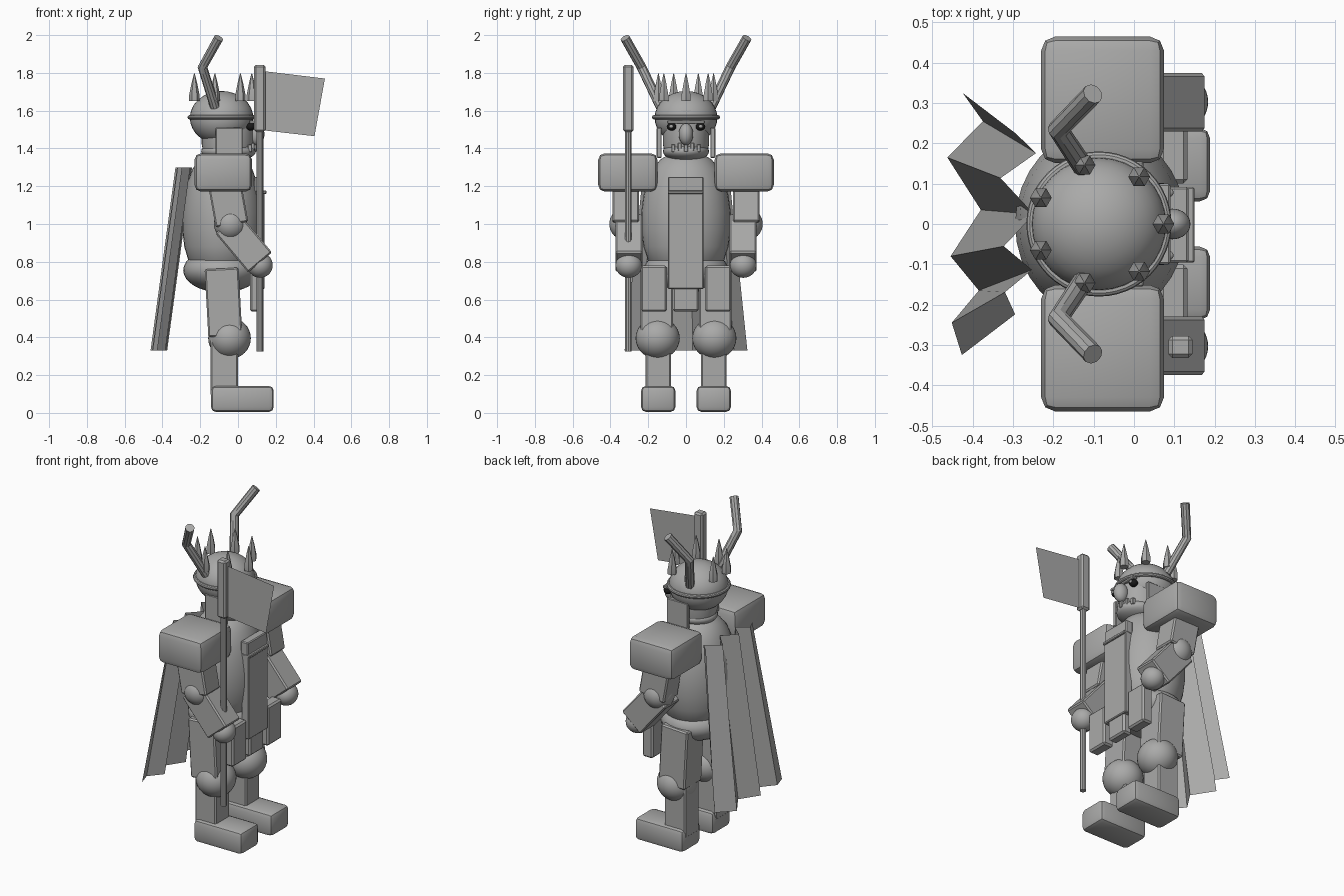
import bpy, bmesh, math
from mathutils import Vector, Matrix

if "Cube" in bpy.data.objects:
    bpy.data.objects.remove(bpy.data.objects["Cube"])


def material(name, r, g, b):
    m = bpy.data.materials.new(name)
    m.diffuse_color = (r, g, b, 1)
    m.use_nodes = True
    m.node_tree.nodes["Principled BSDF"].inputs["Base Color"].default_value = m.diffuse_color
    return m


GREY = material("stone_grey", 0.4, 0.4, 0.395)
DARK = material("eye_black", 0.01, 0.01, 0.01)


def finish(name, bm, mat=GREY, fix=True):
    if fix:
        bmesh.ops.recalc_face_normals(bm, faces=bm.faces)
    me = bpy.data.meshes.new(name)
    bm.to_mesh(me)
    bm.free()
    me.materials.append(mat)
    ob = bpy.data.objects.new(name, me)
    bpy.context.collection.objects.link(ob)
    return ob


def box(name, center, size, bevel=0.008, segs=1, tilt=0.0, mat=GREY):
    """Bevelled box; tilt turns it about the y axis."""
    bm = bmesh.new()
    bmesh.ops.create_cube(bm, size=1, matrix=Matrix.Diagonal((*size, 1)))
    if bevel:
        bmesh.ops.bevel(bm, geom=bm.edges[:], offset=bevel, segments=segs,
                        profile=0.5, affect='EDGES')
    bm.transform(Matrix.Translation(center) @ Matrix.Rotation(tilt, 4, 'Y'))
    return finish(name, bm, mat)


def ball(name, center, radii, mat=GREY):
    bm = bmesh.new()
    bmesh.ops.create_uvsphere(bm, u_segments=32, v_segments=16, radius=1)
    bm.transform(Matrix.Translation(center) @ Matrix.Diagonal((*radii, 1)))
    return finish(name, bm, mat)


def lathe(name, profile, center=(0, 0), scale=(1, 1), segs=32):
    """Closed solid of revolution from (radius, z) pairs."""
    bm = bmesh.new()
    rings = []
    for r, z in profile:
        rings.append([bm.verts.new((center[0] + scale[0] * r * math.cos(2 * math.pi * i / segs),
                                    center[1] + scale[1] * r * math.sin(2 * math.pi * i / segs), z))
                      for i in range(segs)])
    for a, b in zip(rings, rings[1:]):
        for i in range(segs):
            j = (i + 1) % segs
            bm.faces.new((a[i], a[j], b[j], b[i]))
    bm.faces.new(rings[0][::-1])
    bm.faces.new(rings[-1])
    return finish(name, bm)


def tube(name, points, radius, cyclic=False, res=3):
    """Round tube along a polyline, turned into a mesh."""
    cu = bpy.data.curves.new(name, 'CURVE')
    cu.dimensions = '3D'
    cu.bevel_depth = radius
    cu.bevel_resolution = res
    cu.use_fill_caps = True
    sp = cu.splines.new('POLY')
    sp.points.add(len(points) - 1)
    for p, co in zip(sp.points, points):
        p.co = (*co, 1)
    sp.use_cyclic_u = cyclic
    tmp = bpy.data.objects.new(name, cu)
    bpy.context.collection.objects.link(tmp)
    bpy.context.view_layer.update()
    me = bpy.data.meshes.new_from_object(tmp.evaluated_get(bpy.context.evaluated_depsgraph_get()))
    bpy.data.objects.remove(tmp)
    me.materials.clear()
    me.materials.append(GREY)
    ob = bpy.data.objects.new(name, me)
    bpy.context.collection.objects.link(ob)
    return ob


# Torso and hips
lathe("torso", [(0.6, 0.74), (0.84, 0.80), (0.95, 0.88), (1.0, 0.97), (1.0, 1.06), (0.95, 1.15),
                (0.87, 1.22), (0.75, 1.29), (0.58, 1.34), (0.35, 1.375), (0.05, 1.39)],
      (-0.083, 0), (0.212, 0.237))
ball("hips", (-0.085, 0, 0.755), (0.205, 0.225, 0.118))

# Head, jaw, nose
lathe("head", [(0.9, 1.36), (1.0, 1.42), (1.0, 1.50), (0.95, 1.60)], (-0.055, 0), (0.137, 0.122))
ball("jaw", (-0.05, 0, 1.385), (0.145, 0.122, 0.055))
ball("nose", (0.095, 0, 1.475), (0.045, 0.038, 0.058))

# Helmet dome and rim
HX = -0.087
ball("helmet", (HX, 0, 1.562), (0.168, 0.166, 0.142))
tube("helmet_rim", [(HX + 0.168 * math.cos(t * math.pi / 24), 0.168 * math.sin(t * math.pi / 24), 1.565)
                    for t in range(48)], 0.012, cyclic=True)
box("brow_bar", (0.075, 0, 1.54), (0.03, 0.2, 0.018), 0.004)

# Crown spikes
for i in range(7):
    a = 2 * math.pi * i / 7
    lathe(f"crown_spike_{i}", [(0.027, 1.65), (0.027, 1.685), (0.015, 1.745), (0.002, 1.797)],
          (HX + 0.16 * math.cos(a), 0.15 * math.sin(a)), segs=6)

# Teeth
for i in range(5):
    box(f"tooth_{i}", (0.088 - 0.012 * abs(i - 2), (i - 2) * 0.034, 1.402 + 0.006 * (i % 2)),
        (0.022, 0.02, 0.04), 0.003)

# Parts on both sides
for s, side in ((1, "left"), (-1, "right")):
    ball(f"{side}_eye", (0.068, s * 0.077, 1.515), (0.024, 0.025, 0.021), DARK)
    ball(f"{side}_eye_glint", (0.087, s * 0.078, 1.516), (0.011, 0.011, 0.009))
    box(f"{side}_cheek_guard", (-0.047, s * 0.142, 1.43), (0.142, 0.026, 0.16), 0.004)
    tube(f"{side}_horn", [(-0.122, s * 0.135, 1.62), (-0.188, s * 0.235, 1.83),
                          (-0.102, s * 0.323, 1.985)], 0.026)
    # Arms
    box(f"{side}_shoulder_pad", (-0.078, s * 0.308, 1.273), (0.305, 0.314, 0.203), 0.035, 2)
    box(f"{side}_upper_arm", (-0.055, s * 0.318, 1.125), (0.175, 0.14, 0.26), tilt=-0.18)
    ball(f"{side}_elbow", (-0.04, s * 0.318, 1.0), (0.088,) * 3)
    box(f"{side}_forearm", (0.03, s * 0.302, 0.9), (0.165, 0.144, 0.27), tilt=-0.7)
    ball(f"{side}_hand", (0.117, s * 0.303, 0.782), (0.067, 0.07, 0.067))
    # Legs
    box(f"{side}_thigh", (-0.077, s * 0.155, 0.585), (0.18, 0.17, 0.36), tilt=-0.055)
    ball(f"{side}_knee", (-0.045, s * 0.15, 0.395), (0.113, 0.117, 0.11))
    box(f"{side}_shin", (-0.073, s * 0.147, 0.26), (0.145, 0.135, 0.34))
    box(f"{side}_foot", (0.023, s * 0.147, 0.074), (0.332, 0.182, 0.138), 0.026, 2)
    box(f"{side}_tasset", (0.098, s * 0.17, 0.658), (0.07, 0.138, 0.244), 0.01)

# Front cloth panel
box("tabard", (0.115, -0.002, 0.915), (0.05, 0.188, 0.52), 0.005)
box("tabard_top", (0.11, -0.002, 1.21), (0.05, 0.188, 0.08), 0.005)
box("tabard_ridge", (0.13, -0.002, 1.168), (0.04, 0.188, 0.018), 0.004)
box("tabard_tail", (0.1, -0.002, 0.61), (0.06, 0.138, 0.145), 0.01)

# Banner
tube("banner_pole", [(0.116, -0.305, 0.325), (0.116, -0.305, 1.52)], 0.018)
box("banner_head", (0.115, -0.305, 1.665), (0.06, 0.055, 0.355), 0.01)
bm = bmesh.new()
bm.faces.new([bm.verts.new(v) for v in ((0.1, -0.305, 1.5), (0.405, -0.305, 1.465),
                                        (0.46, -0.305, 1.77), (0.13, -0.305, 1.81))])
finish("banner_flag", bm, fix=False)

# Pleated cape: lower hem, narrowed and moved forward for the upper hem
hem = [(-0.425, 0.325), (-0.375, 0.255), (-0.463, 0.165), (-0.38, 0.035),
       (-0.455, -0.08), (-0.385, -0.165), (-0.452, -0.245), (-0.427, -0.325)]
bm = bmesh.new()
low = [bm.verts.new((x, y, 0.33)) for x, y in hem]
top = [bm.verts.new((x + 0.132, y * 0.69, 1.3)) for x, y in hem]
for i in range(len(hem) - 1):
    bm.faces.new((low[i], low[i + 1], top[i + 1], top[i]))
finish("cape", bm, fix=False)

# Smooth shading with sharp edges kept
for ob in bpy.context.scene.objects:
    ob.select_set(True)
bpy.context.view_layer.objects.active = bpy.data.objects["torso"]
bpy.ops.object.shade_smooth_by_angle(angle=math.radians(30))
